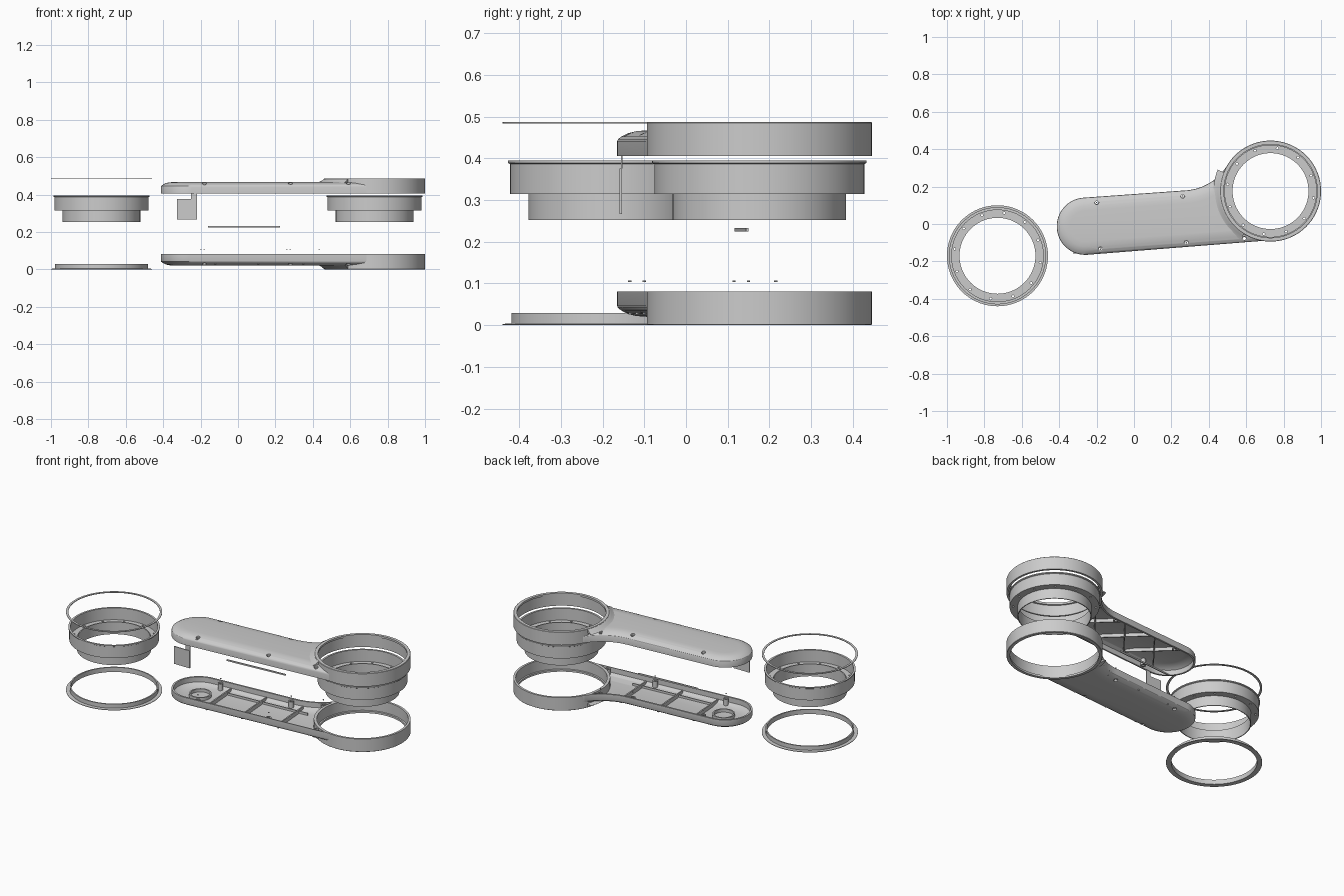
import bpy, bmesh
from math import sin, cos, tau, pi, sqrt, atan, atan2, asin, acos, radians
from mathutils import Matrix, Vector

if "Cube" in bpy.data.objects:
    bpy.data.objects.remove(bpy.data.objects["Cube"])

TOP = 0.487                      # upper shell is the lower one flipped about TOP / 2
TILT = atan(0.0714)              # arm runs slightly off the x axis
ARM = Matrix.Translation((-0.26, -0.012, 0)) @ Matrix.Rotation(TILT, 4, 'Z')
CAP_R, RING_R, FIL_R = 0.153, 0.27, 0.28
RU, RV = 1.001, 0.117            # ring centre in the arm frame
RIGHT = (ARM @ Vector((RU, RV, 0))).to_2d()
LEFT = Vector((-0.73, -0.17))
SCREWS = [(-0.2, 0.115), (0.26, 0.15), (0.435, 0.215), (-0.18, -0.135), (0.28, -0.1), (0.59, -0.078)]


def finish(name, bm, flip=False, smooth=True):
    if flip:
        for v in bm.verts:
            v.co.z = TOP - v.co.z
    bmesh.ops.recalc_face_normals(bm, faces=bm.faces)
    me = bpy.data.meshes.new(name)
    bm.to_mesh(me)
    bm.free()
    ob = bpy.data.objects.new(name, me)
    bpy.context.collection.objects.link(ob)
    if smooth:
        bpy.ops.object.select_all(action='DESELECT')
        ob.select_set(True)
        bpy.context.view_layer.objects.active = ob
        bpy.ops.object.shade_smooth_by_angle(angle=radians(30))
    return ob


def lathe_into(bm, profile, centre, n=72, a0=0, a1=tau):
    """Sweep a closed (r, z) profile about a vertical axis."""
    full = abs(a1 - a0 - tau) < 1e-6
    m = n if full else n + 1
    rows = []
    for i in range(m):
        a = a0 + (a1 - a0) * i / n
        rows.append([bm.verts.new((centre[0] + r * cos(a), centre[1] + r * sin(a), z)) for r, z in profile])
    k = len(profile)
    for i in range(n):
        p, q = rows[i], rows[(i + 1) % m]
        for j in range(k):
            bm.faces.new((p[j], q[j], q[(j + 1) % k], p[(j + 1) % k]))
    if not full:
        bm.faces.new(rows[0])
        bm.faces.new(rows[-1])


def lathe(name, profile, centre, flip=False, **kw):
    bm = bmesh.new()
    lathe_into(bm, profile, centre, **kw)
    return finish(name, bm, flip)


def box_into(bm, p, q, width, z0, z1, frame=ARM):
    """Upright wall from p to q."""
    p, q = Vector(p), Vector(q)
    d = q - p
    mat = (frame @ Matrix.Translation(((p.x + q.x) / 2, (p.y + q.y) / 2, (z0 + z1) / 2))
           @ Matrix.Rotation(atan2(d.y, d.x), 4, 'Z') @ Matrix.Diagonal((d.length, width, z1 - z0, 1)))
    bmesh.ops.create_cube(bm, size=1, matrix=mat)


def cut_holes(ob, points, r, z0, z1):
    bm = bmesh.new()
    for x, y in points:
        bmesh.ops.create_cone(bm, cap_ends=True, segments=16, radius1=r, radius2=r, depth=z1 - z0,
                              matrix=Matrix.Translation((x, y, (z0 + z1) / 2)))
    cutter = finish("hole_cutter", bm, smooth=False)
    cutter.hide_render = True
    mod = ob.modifiers.new("holes", 'BOOLEAN')
    mod.operation, mod.object, mod.solver = 'DIFFERENCE', cutter, 'EXACT'
    bpy.ops.object.select_all(action='DESELECT')
    bpy.context.view_layer.objects.active = ob
    ob.select_set(True)
    bpy.ops.object.modifier_apply(modifier=mod.name)
    bpy.data.objects.remove(cutter)


def arc(cu, cv, r, a, b, n):
    return [(cu + r * cos(a + (b - a) * i / n), cv + r * sin(a + (b - a) * i / n)) for i in range(n + 1)]


def arm_outline(d, rr):
    """Arm plan inset by d: round end, straight edge, ring arc of radius rr, concave fillet."""
    fv, dist, f = CAP_R + FIL_R, RING_R + FIL_R, FIL_R + d
    fu = RU - sqrt(dist ** 2 - (fv - RV) ** 2)
    to_ring = atan2(RV - fv, RU - fu)
    at_f = acos(min(1, (dist ** 2 + f * f - rr * rr) / (2 * dist * f)))
    at_r = acos(min(1, (dist ** 2 + rr * rr - f * f) / (2 * dist * rr)))
    low = asin(max(-1, (d - CAP_R - RV) / rr))
    return (arc(0, 0, CAP_R - d, pi / 2, 3 * pi / 2, 32)
            + arc(RU, RV, rr, pi - low, pi + to_ring + at_r, 32)
            + arc(fu, fv, f, to_ring - at_f, -pi / 2, 20)[1:])


def arm_shell(name, flip):
    layers = [(0.07, 0.020, 0.262), (0.045, 0.022, 0.262), (0.025, 0.027, 0.262), (0.01, 0.035, 0.262),
              (0.002, 0.041, 0.262), (0, 0.046, 0.262), (0, 0.081, 0.262),
              (0.011, 0.081, 0.274), (0.011, 0.05, 0.274), (0.03, 0.038, 0.274), (0.07, 0.031, 0.274)]
    bm = bmesh.new()
    loops = [[bm.verts.new(ARM @ Vector((u, v, z))) for u, v in arm_outline(d, rr)] for d, z, rr in layers]
    n = len(loops[0])
    for a, b in zip(loops, loops[1:]):
        for i in range(n):
            bm.faces.new((a[i], a[(i + 1) % n], b[(i + 1) % n], b[i]))
    bm.faces.new(loops[0])
    bm.faces.new(loops[-1])
    ob = finish(name, bm, flip)
    z0, z1 = (TOP - 0.07, TOP + 0.02) if flip else (-0.02, 0.07)
    cut_holes(ob, SCREWS, 0.012, z0, z1)


# Two half shells: arm, ring housing, blend collar and screw bosses
for side, flip in (("lower", False), ("upper", True)):
    arm_shell(side + "_arm_shell", flip)
    lathe(side + "_ring_housing", [(0.27, 0.002), (0.268, 0), (0.25, 0), (0.25, 0.012), (0.257, 0.014),
                                   (0.257, 0.081), (0.27, 0.081)], RIGHT, flip)
    lathe(side + "_ring_collar", [(0.266, 0.002), (0.273, 0.004), (0.282, 0.013), (0.305, 0.024), (0.266, 0.026)],
          RIGHT, flip, n=32, a0=radians(158), a1=radians(238))
    bm = bmesh.new()
    for s in SCREWS:
        lathe_into(bm, [(0.008, 0.034), (0.015, 0.034), (0.015, 0.076), (0.008, 0.076)], s, n=16)
    finish(side + "_screw_bosses", bm, flip)

# Inside ribs of the lower shell: cross walls and a round seat
bm = bmesh.new()
for u in (0.13, 0.36, 0.6):
    box_into(bm, (u, -0.135), (u, 0.135), 0.008, 0.026, 0.055)
for v in (-0.09, 0.09):
    box_into(bm, (0.13, v), (0.66, v), 0.006, 0.026, 0.045)
lathe_into(bm, [(0.055, 0.026), (0.063, 0.026), (0.063, 0.05), (0.055, 0.05)], ARM @ Vector((0.01, 0, 0)), n=32)
finish("lower_arm_ribs", bm)

# Crossed bracing in the upper shell
bm = bmesh.new()
for u in (0.0, 0.23, 0.46):
    for s in (-1, 1):
        box_into(bm, (u, -0.12 * s), (u + 0.22, 0.12 * s), 0.007, 0.026, 0.052)
finish("upper_arm_bracing", bm, True)

# Stepped cups, one under each ring
for side, c in (("left", LEFT), ("right", RIGHT)):
    cup = lathe(side + "_stepped_cup",
                [(0.257, 0.395), (0.257, 0.389), (0.252, 0.386), (0.252, 0.315), (0.208, 0.315), (0.208, 0.252),
                 (0.203, 0.252), (0.203, 0.328), (0.209, 0.328), (0.209, 0.322), (0.245, 0.322), (0.245, 0.395)], c)
    holes = [(c.x + 0.232 * cos(radians(21 + 30 * i)), c.y + 0.232 * sin(radians(21 + 30 * i))) for i in range(12)]
    cut_holes(cup, holes, 0.006, 0.3, 0.335)

# Loose rings above and below the left cup
lathe("left_trim_ring", [(0.27, 0.483), (0.27, 0.487), (0.257, 0.487), (0.257, 0.483)], LEFT)
lathe("left_base_ring", [(0.27, 0), (0.27, 0.003), (0.249, 0.004), (0.249, 0.029), (0.241, 0.029), (0.241, 0)], LEFT)

# Small plate with a tab, and the slim strip between the shells
flat = Matrix.Identity(4)
bm = bmesh.new()
box_into(bm, (-0.327, -0.156), (-0.22, -0.156), 0.006, 0.267, 0.375, flat)
box_into(bm, (-0.25, -0.154), (-0.22, -0.154), 0.003, 0.375, 0.405, flat)
finish("side_plate", bm, smooth=False)
bm = bmesh.new()
box_into(bm, (-0.16, 0.119), (0.225, 0.147), 0.006, 0.224, 0.233, flat)
finish("slim_strip", bm, smooth=False)

# Tiny loose pins above the lower shell
bm = bmesh.new()
for x, y in SCREWS[:5]:
    bmesh.ops.create_cone(bm, cap_ends=True, segments=8, radius1=0.004, radius2=0.004, depth=0.004,
                          matrix=Matrix.Translation((x, y, 0.105)))
finish("loose_pins", bm, smooth=False)
